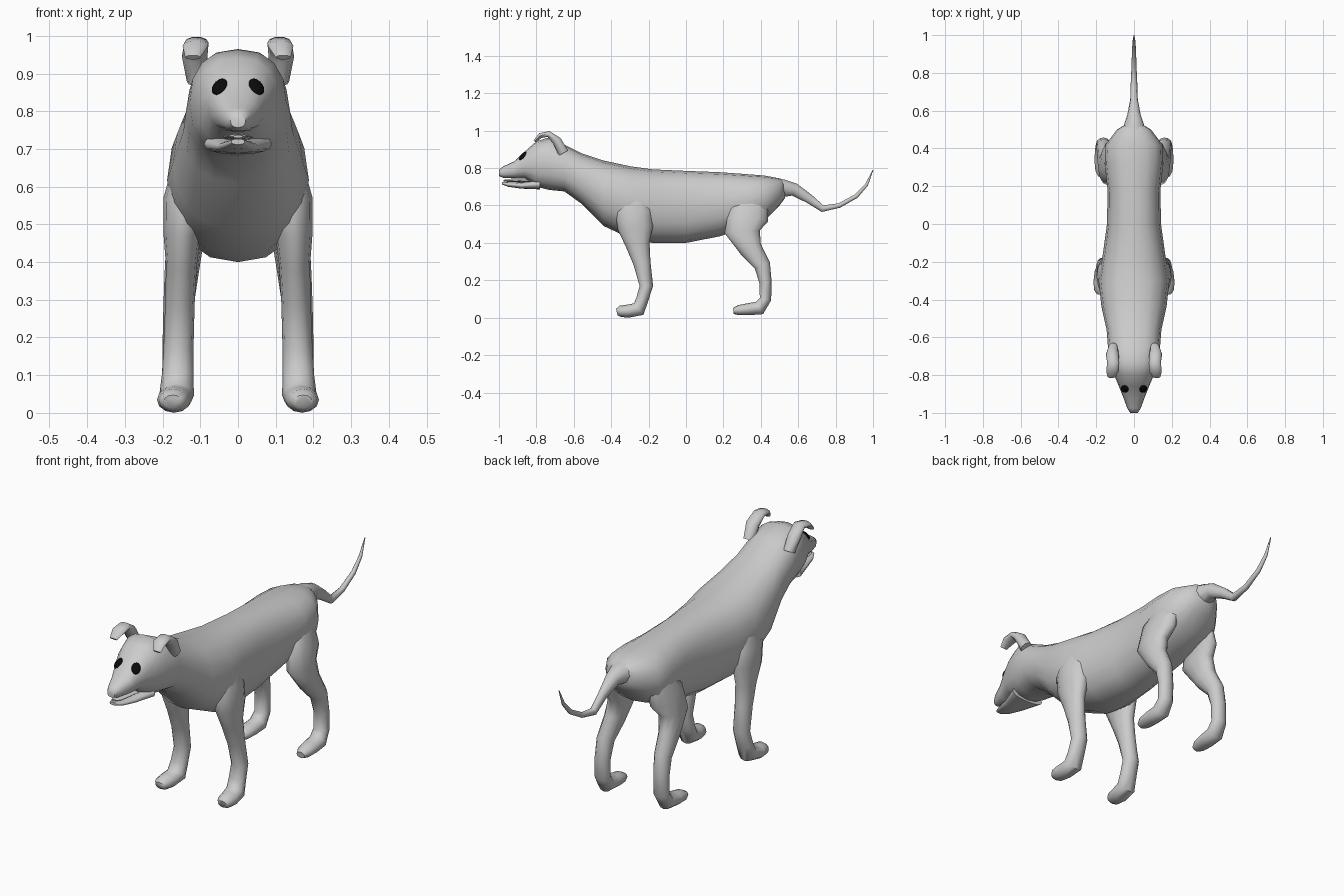
import bpy
import bmesh
from math import cos, sin, pi, radians
from mathutils import Vector
from mathutils.bvhtree import BVHTree

cube = bpy.data.objects.get("Cube")
if cube:
    bpy.data.objects.remove(cube, do_unlink=True)

parts = []
SIDES = {"left": 1, "right": -1}


def make_material(name, value, roughness):
    mat = bpy.data.materials.new(name)
    mat.use_nodes = True
    colour = (value, value, value, 1)
    mat.diffuse_color = colour
    shader = next(n for n in mat.node_tree.nodes if n.type == "BSDF_PRINCIPLED")
    shader.inputs["Base Color"].default_value = colour
    shader.inputs["Roughness"].default_value = roughness
    return mat


coat = make_material("grey coat", 0.6, 0.7)
eye_black = make_material("eye black", 0.003, 0.5)


def finish(bm, name, mat):
    """Turn a bmesh into a named object with one material."""
    bmesh.ops.recalc_face_normals(bm, faces=bm.faces)
    mesh = bpy.data.meshes.new(name)
    bm.to_mesh(mesh)
    bm.free()
    mesh.materials.append(mat)
    obj = bpy.data.objects.new(name, mesh)
    bpy.context.collection.objects.link(obj)
    parts.append(obj)
    return obj


def skin(rings):
    """Bridge a list of point rings and close both ends."""
    bm = bmesh.new()
    loops = [[bm.verts.new(p) for p in ring] for ring in rings]
    for a, b in zip(loops, loops[1:]):
        for i in range(len(a)):
            j = (i + 1) % len(a)
            bm.faces.new((a[i], a[j], b[j], b[i]))
    bm.faces.new(loops[0])
    bm.faces.new(loops[-1])
    bmesh.ops.recalc_face_normals(bm, faces=bm.faces)
    return bm


def soft_power(value, power):
    return abs(value) ** power * (1 if value >= 0 else -1)


def trunk(sections, sides=16, power=0.85):
    """Upright rings from (y, top, bottom, half width)."""
    rings = []
    for y, top, bottom, width in sections:
        mid, half = (top + bottom) / 2, (top - bottom) / 2
        angles = [2 * pi * i / sides for i in range(sides)]
        rings.append([Vector((width * soft_power(cos(a), power), y,
                              mid + half * soft_power(sin(a), power)))
                      for a in angles])
    return skin(rings)


def limb(path, side=1, sides=12):
    """Rings square to a path of (x, y, z, half width, half depth)."""
    points = [Vector((0, p[1], p[2])) for p in path]
    rings = []
    for i, (x, y, z, width, depth) in enumerate(path):
        tangent = points[min(i + 1, len(path) - 1)] - points[max(i - 1, 0)]
        across = Vector((1, 0, 0))
        normal = across.cross(tangent.normalized())
        ring = []
        for k in range(sides):
            a = 2 * pi * k / sides
            p = Vector((x, y, z)) + across * width * cos(a) + normal * depth * sin(a)
            p.x *= side
            ring.append(p)
        rings.append(ring)
    return skin(rings)


# Head, neck and torso in one skin, from nose to rump
body = trunk([
    (-1.0, .792, .757, .02), (-.975, .81, .747, .036), (-.92, .835, .745, .056),
    (-.86, .89, .745, .08), (-.80, .943, .70, .105), (-.73, .965, .683, .128),
    (-.65, .925, .675, .138), (-.56, .88, .61, .145), (-.44, .84, .49, .172),
    (-.30, .81, .425, .188), (-.18, .793, .40, .168), (0, .785, .40, .143),
    (.18, .778, .435, .14), (.32, .768, .48, .155), (.42, .76, .52, .15),
    (.50, .745, .60, .09), (.53, .73, .64, .04)])
surface = BVHTree.FromBMesh(body)
finish(body, "head_and_body", coat)

# Open mouth
finish(trunk([(-.985, .727, .712, .018), (-.95, .724, .70, .036),
              (-.88, .722, .69, .055), (-.78, .74, .686, .09)]),
       "lower_jaw", coat)
finish(limb([(0, -.975, .733, .012, .004), (0, -.95, .733, .026, .007),
             (0, -.84, .73, .04, .008)]), "tongue", coat)

# Tail
finish(limb([
    (0, .46, .69, .08, .062), (0, .52, .692, .055, .05), (0, .58, .685, .035, .036),
    (0, .66, .635, .02, .026), (0, .73, .583, .018, .019), (0, .82, .60, .014, .013),
    (0, .91, .65, .011, .012), (0, .965, .71, .008, .009), (0, 1.0, .79, .002, .002)],
    sides=10), "tail", coat)

front_leg = [
    (.13, -.28, .65, .045, .07), (.14, -.28, .57, .058, .10),
    (.148, -.27, .48, .05, .095), (.15, -.258, .39, .041, .064),
    (.154, -.235, .29, .039, .046), (.158, -.212, .17, .04, .036),
    (.16, -.233, .10, .042, .033), (.163, -.253, .046, .046, .04),
    (.17, -.31, .035, .045, .035), (.172, -.352, .034, .038, .03),
    (.173, -.37, .03, .024, .018)]
hind_leg = [
    (.10, .36, .64, .04, .08), (.125, .335, .55, .05, .11),
    (.14, .30, .46, .05, .095), (.15, .348, .365, .045, .06),
    (.158, .408, .28, .04, .044), (.162, .425, .19, .038, .033),
    (.163, .425, .10, .038, .031), (.165, .393, .052, .042, .038),
    (.167, .33, .045, .042, .032), (.168, .28, .04, .036, .027),
    (.168, .253, .036, .022, .016)]
folded_ear = [
    (.11, -.655, .88, .026, .03), (.115, -.69, .945, .034, .026),
    (.11, -.735, .982, .032, .017), (.113, -.778, .974, .034, .015),
    (.12, -.81, .943, .02, .008)]

for label, side in SIDES.items():
    finish(limb(front_leg, side), label + "_front_leg", coat)
    finish(limb(hind_leg, side), label + "_hind_leg", coat)
    finish(limb(folded_ear, side, sides=10), label + "_ear", coat)

    # Eye: a flattened ball resting on the face
    spot, normal, _, _ = surface.ray_cast(Vector((side * .049, -2, .865)),
                                          Vector((0, 1, 0)))
    bm = bmesh.new()
    bmesh.ops.create_uvsphere(bm, u_segments=14, v_segments=10, radius=1)
    bmesh.ops.scale(bm, vec=(.021, .028, .009), verts=bm.verts)
    turn = normal.to_track_quat("Z", "Y").to_matrix()
    bmesh.ops.rotate(bm, matrix=turn, verts=bm.verts)
    bmesh.ops.translate(bm, vec=spot, verts=bm.verts)
    finish(bm, label + "_eye", eye_black)

# Smooth shading that keeps the sharp folds
bpy.ops.object.select_all(action="DESELECT")
for obj in parts:
    obj.select_set(True)
bpy.context.view_layer.objects.active = parts[0]
bpy.ops.object.shade_smooth_by_angle(angle=radians(55))
